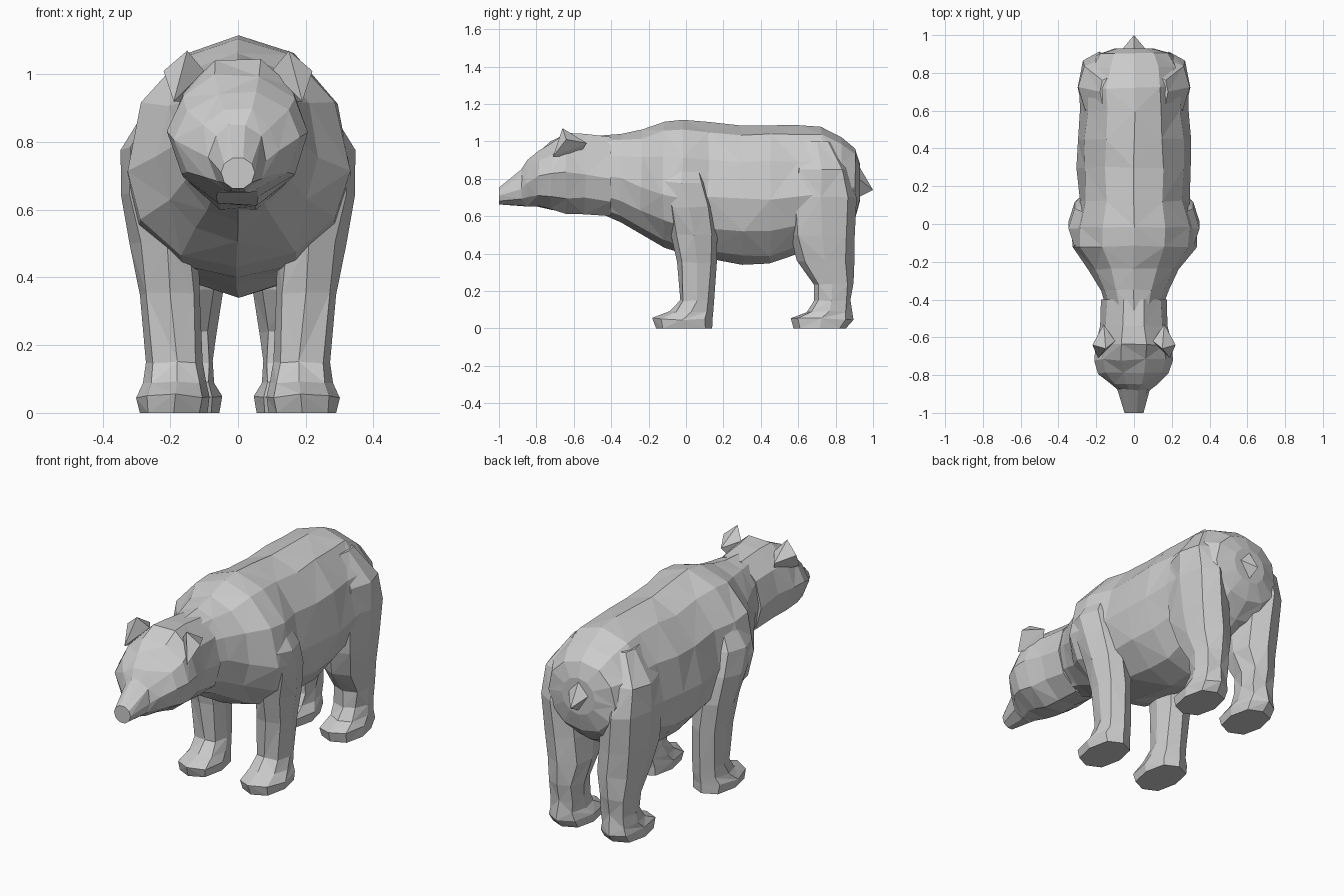
import bpy, bmesh, math, random

random.seed(4)


def spow(v, p):
    return math.copysign(abs(v) ** p, v)


def finish(bm, name, mirror=False):
    bmesh.ops.recalc_face_normals(bm, faces=bm.faces[:])
    mesh = bpy.data.meshes.new(name)
    bm.to_mesh(mesh)
    bm.free()
    obj = bpy.data.objects.new(name, mesh)
    bpy.context.collection.objects.link(obj)
    if mirror:
        obj.modifiers.new("mirror", 'MIRROR').use_axis[0] = True
    return obj


def loft(name, rings, jitter=0.006, mirror=False):
    """Skin a list of point rings with triangles whose diagonals alternate."""
    bm = bmesh.new()
    n = len(rings[0])
    rows = []
    for i, ring in enumerate(rings):
        j = 0 if i in (0, len(rings) - 1) else jitter
        rows.append([bm.verts.new([c + random.uniform(-j, j) for c in p]) for p in ring])
    for i in range(len(rows) - 1):
        for k in range(n):
            a, b = rows[i][k], rows[i][(k + 1) % n]
            d, c = rows[i + 1][k], rows[i + 1][(k + 1) % n]
            tris = ((a, b, c), (a, c, d)) if (i + k) % 2 else ((a, b, d), (b, c, d))
            for t in tris:
                bm.faces.new(t)
    bm.faces.new(rows[0])
    bm.faces.new(rows[-1])
    return finish(bm, name, mirror)


def body_ring(y, bottom, mid, top, half_w, n=12):
    pts = []
    for k in range(n):
        a = math.tau * k / n
        s = math.sin(a)
        pts.append((half_w * math.cos(a), y, mid + s * ((top - mid) if s > 0 else (mid - bottom))))
    return pts


def leg_ring(z, cx, cy, rx, ry, n=8):
    return [(cx + rx * spow(math.cos(math.tau * k / n), 0.8),
             cy + ry * spow(math.sin(math.tau * k / n), 0.8), z) for k in range(n)]


def hull(name, points, mirror=False):
    bm = bmesh.new()
    for p in points:
        bm.verts.new(p)
    bmesh.ops.convex_hull(bm, input=bm.verts[:])
    return finish(bm, name, mirror)


# torso and neck: y, bottom, widest height, top, half width
torso = [
    (-0.47, 0.62, 0.82, 1.03, 0.14), (-0.35, 0.57, 0.80, 1.045, 0.18),
    (-0.24, 0.51, 0.76, 1.06, 0.24), (-0.12, 0.43, 0.72, 1.105, 0.33),
    (-0.02, 0.40, 0.70, 1.115, 0.335), (0.12, 0.375, 0.70, 1.10, 0.29),
    (0.30, 0.345, 0.69, 1.08, 0.305), (0.45, 0.345, 0.69, 1.09, 0.30),
    (0.60, 0.40, 0.70, 1.085, 0.285), (0.72, 0.45, 0.72, 1.08, 0.285),
    (0.83, 0.50, 0.74, 1.02, 0.25), (0.90, 0.58, 0.76, 0.96, 0.20),
    (0.93, 0.68, 0.78, 0.88, 0.10)]
loft("torso", [body_ring(*r) for r in torso])

# head tapering into the snout
head = [
    (-0.40, 0.59, 0.80, 1.035, 0.175), (-0.54, 0.605, 0.82, 1.045, 0.18),
    (-0.64, 0.605, 0.83, 1.05, 0.20), (-0.72, 0.625, 0.83, 1.005, 0.205),
    (-0.79, 0.64, 0.81, 0.955, 0.185), (-0.85, 0.648, 0.77, 0.90, 0.12),
    (-0.88, 0.65, 0.75, 0.86, 0.085), (-1.00, 0.66, 0.71, 0.755, 0.05)]
loft("head", [body_ring(*r, n=10) for r in head])

# ears
hull("ears", [(0.19, -0.71, 0.92), (0.15, -0.66, 1.07), (0.22, -0.64, 1.01),
              (0.16, -0.53, 0.99), (0.10, -0.62, 1.01), (0.13, -0.58, 0.92)], True)

# tail
hull("tail", [(0, 1.0, 0.74), (0, 0.90, 0.91), (0.075, 0.91, 0.81),
              (-0.075, 0.91, 0.81), (0, 0.90, 0.69)])

# legs with paws: z, centre x, centre y, radius x, radius y
front_leg = [
    (0.00, 0.19, -0.01, 0.10, 0.15), (0.05, 0.19, -0.015, 0.105, 0.16),
    (0.09, 0.185, 0.03, 0.09, 0.115), (0.15, 0.185, 0.055, 0.085, 0.09),
    (0.35, 0.20, 0.055, 0.09, 0.105), (0.50, 0.215, 0.04, 0.10, 0.125),
    (0.65, 0.235, 0.02, 0.11, 0.13), (0.78, 0.235, -0.02, 0.11, 0.13),
    (0.95, 0.18, -0.02, 0.06, 0.08)]
hind_leg = [
    (0.00, 0.155, 0.715, 0.10, 0.14), (0.05, 0.155, 0.725, 0.105, 0.165),
    (0.09, 0.155, 0.765, 0.09, 0.12), (0.15, 0.155, 0.78, 0.085, 0.10),
    (0.24, 0.155, 0.785, 0.09, 0.105), (0.36, 0.15, 0.745, 0.11, 0.15),
    (0.50, 0.165, 0.73, 0.12, 0.175), (0.70, 0.18, 0.725, 0.12, 0.185),
    (0.85, 0.18, 0.72, 0.11, 0.15), (1.00, 0.13, 0.70, 0.05, 0.08)]
loft("front_legs", [leg_ring(*r) for r in front_leg], mirror=True)
loft("hind_legs", [leg_ring(*r) for r in hind_leg], mirror=True)
